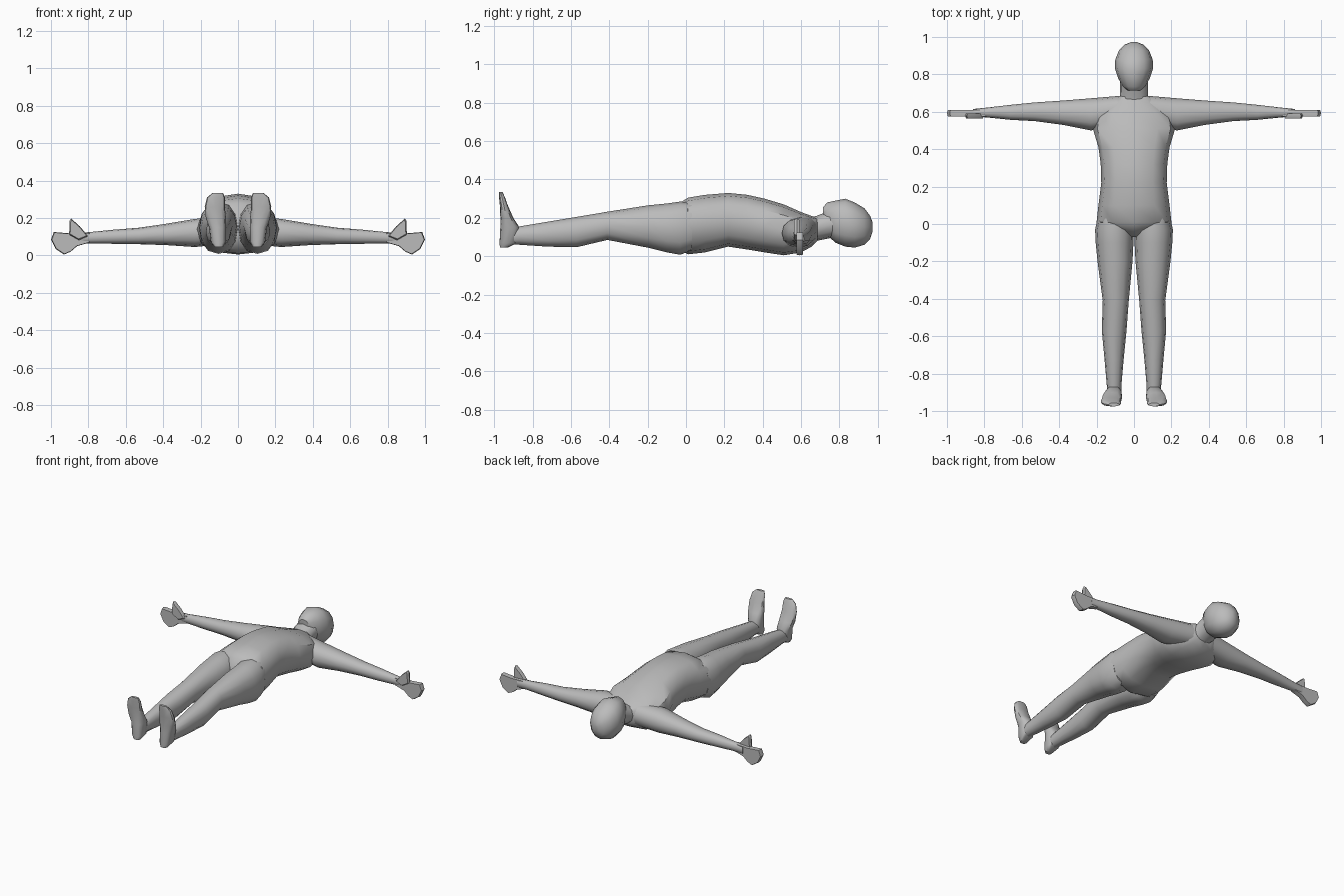
import bpy
import bmesh
from math import cos, sin, pi, radians
from mathutils import Vector

if "Cube" in bpy.data.objects:
    bpy.data.objects.remove(bpy.data.objects["Cube"], do_unlink=True)

grey = bpy.data.materials.new("plain grey")
grey.use_nodes = True
colour = (0.5, 0.5, 0.5, 1.0)
grey.diffuse_color = colour
grey.node_tree.nodes["Principled BSDF"].inputs["Base Color"].default_value = colour


def finish(name, mesh_builder, mirrored):
    """Turn a bmesh into a smooth shaded grey object, optionally mirrored in x."""
    bmesh.ops.recalc_face_normals(mesh_builder, faces=mesh_builder.faces[:])
    mesh = bpy.data.meshes.new(name)
    mesh_builder.to_mesh(mesh)
    mesh_builder.free()
    mesh.materials.append(grey)
    part = bpy.data.objects.new(name, mesh)
    bpy.context.collection.objects.link(part)
    bpy.ops.object.select_all(action="DESELECT")
    part.select_set(True)
    bpy.context.view_layer.objects.active = part
    bpy.ops.object.shade_smooth_by_angle(angle=radians(40))
    if mirrored:
        mirror = part.modifiers.new("other side", "MIRROR")
        mirror.use_mirror_merge = False
    return part


def loft(name, axis, rows, sides=12, squareness=0.9, mirrored=False):
    """Skin oval rings; each row is position, then low and high on the other two axes."""
    builder = bmesh.new()
    first, second = [i for i in range(3) if i != axis]
    rings = []
    for position, low_a, high_a, low_b, high_b in rows:
        ring = []
        for step in range(sides):
            angle = 2 * pi * step / sides
            c, s = cos(angle), sin(angle)
            point = Vector((0, 0, 0))
            point[axis] = position
            reach_a = abs(c) ** squareness * (1 if c > 0 else -1)
            reach_b = abs(s) ** squareness * (1 if s > 0 else -1)
            point[first] = (low_a + high_a) / 2 + reach_a * (high_a - low_a) / 2
            point[second] = (low_b + high_b) / 2 + reach_b * (high_b - low_b) / 2
            ring.append(builder.verts.new(point))
        rings.append(ring)
    for near, far in zip(rings, rings[1:]):
        for i in range(sides):
            j = (i + 1) % sides
            builder.faces.new((near[i], near[j], far[j], far[i]))
    builder.faces.new(rings[0])
    builder.faces.new(rings[-1])
    return finish(name, builder, mirrored)


def centred(rows):
    """Expand position, half width, low, high into full loft rows."""
    return [(p, -w, w, low, high) for p, w, low, high in rows]


def slab(name, outline, back, front, bevel):
    """Flat outline in x and z, given thickness in y with a narrowed rim."""
    builder = bmesh.new()
    middle = sum((Vector(p) for p in outline), Vector((0, 0))) / len(outline)
    layers = []
    for y, scale in ((front, bevel), ((front + back) / 2, 1), (back, bevel)):
        spots = [middle + (Vector(p) - middle) * scale for p in outline]
        layers.append([builder.verts.new((p.x, y, p.y)) for p in spots])
    for near, far in zip(layers, layers[1:]):
        for i in range(len(outline)):
            j = (i + 1) % len(outline)
            builder.faces.new((near[i], near[j], far[j], far[i]))
    builder.faces.new(layers[0])
    builder.faces.new(layers[-1])
    return finish(name, builder, True)


# Trunk from crotch to collar
loft("torso", 1, centred([
    (-0.07, 0.03, 0.08, 0.22),
    (-0.03, 0.12, 0.03, 0.28),
    (0.01, 0.2, 0.01, 0.305),
    (0.1, 0.19, 0.02, 0.32),
    (0.22, 0.175, 0.05, 0.33),
    (0.32, 0.178, 0.035, 0.32),
    (0.41, 0.19, 0.02, 0.3),
    (0.51, 0.22, 0.005, 0.27),
    (0.6, 0.2, 0.02, 0.23),
    (0.655, 0.13, 0.05, 0.21),
    (0.685, 0.08, 0.08, 0.2),
]), squareness=0.8)

# Neck and head
loft("neck", 1, centred([
    (0.64, 0.095, 0.06, 0.2),
    (0.68, 0.075, 0.08, 0.21),
    (0.78, 0.075, 0.1, 0.25),
]))
loft("head", 1, centred([
    (0.715, 0.035, 0.2, 0.255),
    (0.735, 0.06, 0.11, 0.28),
    (0.78, 0.085, 0.07, 0.29),
    (0.83, 0.102, 0.05, 0.3),
    (0.88, 0.1, 0.045, 0.28),
    (0.93, 0.08, 0.06, 0.25),
    (0.96, 0.048, 0.09, 0.21),
    (0.973, 0.015, 0.13, 0.175),
]))

# Legs with knee and calf swelling
loft("legs", 1, [
    (0.03, 0.01, 0.195, 0.03, 0.28),
    (-0.03, 0.0, 0.208, 0.008, 0.285),
    (-0.1, 0.003, 0.205, 0.02, 0.275),
    (-0.2, 0.008, 0.195, 0.045, 0.265),
    (-0.41, 0.028, 0.167, 0.085, 0.232),
    (-0.57, 0.04, 0.172, 0.047, 0.205),
    (-0.72, 0.055, 0.158, 0.05, 0.18),
    (-0.87, 0.068, 0.145, 0.06, 0.155),
    (-0.93, 0.068, 0.145, 0.06, 0.14),
], mirrored=True)

# Feet, heel at the bottom and toes pointing up
loft("feet", 2, [
    (0.045, 0.08, 0.125, -0.97, -0.93),
    (0.07, 0.065, 0.145, -0.972, -0.88),
    (0.15, 0.064, 0.155, -0.968, -0.868),
    (0.2, 0.065, 0.172, -0.968, -0.9),
    (0.26, 0.07, 0.178, -0.97, -0.927),
    (0.31, 0.07, 0.166, -0.975, -0.945),
    (0.335, 0.08, 0.135, -0.975, -0.957),
], squareness=0.8, mirrored=True)

# Arms stretched out to the sides
loft("arms", 0, [
    (0.08, 0.53, 0.685, 0.06, 0.21),
    (0.23, 0.5, 0.672, 0.045, 0.195),
    (0.38, 0.53, 0.66, 0.055, 0.17),
    (0.53, 0.55, 0.65, 0.06, 0.148),
    (0.66, 0.557, 0.637, 0.062, 0.138),
    (0.79, 0.57, 0.622, 0.065, 0.125),
    (0.86, 0.575, 0.615, 0.06, 0.12),
], mirrored=True)

# Hands held edge up, with raised thumbs
slab("palms_and_fingers", [
    (0.79, 0.07), (0.79, 0.122), (0.9, 0.118), (0.985, 0.125), (1.0, 0.085),
    (0.975, 0.035), (0.93, 0.005), (0.895, 0.02), (0.86, 0.05),
], 0.61, 0.575, 0.95)
slab("thumbs", [
    (0.8, 0.1), (0.845, 0.155), (0.893, 0.198), (0.9, 0.185), (0.903, 0.11), (0.85, 0.08),
], 0.592, 0.563, 0.85)
